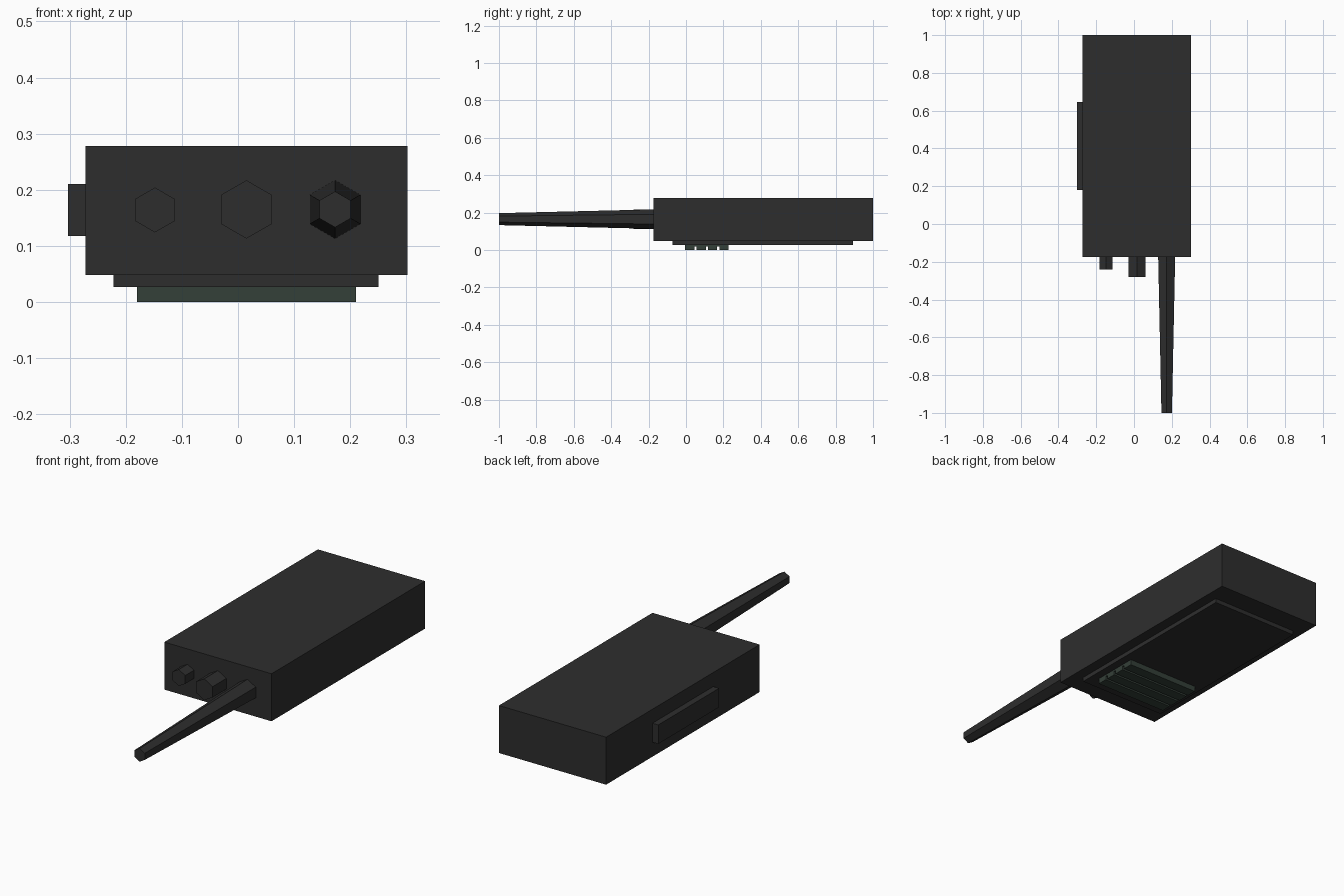
import bpy, math

if "Cube" in bpy.data.objects:
    bpy.data.objects.remove(bpy.data.objects["Cube"])


def material(name, rgb):
    m = bpy.data.materials.new(name)
    m.diffuse_color = (*rgb, 1)
    m.use_nodes = True
    m.node_tree.nodes["Principled BSDF"].inputs["Base Color"].default_value = m.diffuse_color
    return m


BLACK = material("black plastic", (0.027, 0.027, 0.027))
GREEN = material("dark green grille", (0.034, 0.05, 0.04))


def box(name, x, y, z, mat):
    """Box from (min, max) ranges on each axis."""
    bpy.ops.mesh.primitive_cube_add(size=1)
    o = bpy.context.object
    o.name = name
    for v in o.data.vertices:
        for i, (lo, hi) in enumerate((x, y, z)):
            v.co[i] = lo + (v.co[i] + 0.5) * (hi - lo)
    o.data.materials.append(mat)
    return o


def hex_rod(name, x, z, y_base, y_tip, r_base, r_tip):
    """Six-sided rod along -y with a corner pointing up."""
    ring = [(math.sin(i * math.pi / 3), math.cos(i * math.pi / 3)) for i in range(6)]
    verts = [(x + r * s, y, z + r * c)
             for y, r in ((y_base, r_base), (y_tip, r_tip)) for s, c in ring]
    faces = [(i, i + 6, (i + 1) % 6 + 6, (i + 1) % 6) for i in range(6)]
    faces += [tuple(range(6)), tuple(range(11, 5, -1))]
    me = bpy.data.meshes.new(name)
    me.from_pydata(verts, [], [f[::-1] for f in faces])
    me.materials.append(BLACK)
    o = bpy.data.objects.new(name, me)
    bpy.context.collection.objects.link(o)
    # make normals face outward
    bpy.context.view_layer.objects.active = o
    bpy.ops.object.select_all(action='DESELECT')
    o.select_set(True)
    bpy.ops.object.mode_set(mode='EDIT')
    bpy.ops.mesh.select_all(action='SELECT')
    bpy.ops.mesh.normals_make_consistent(inside=False)
    bpy.ops.object.mode_set(mode='OBJECT')


# Case, face panel and side button
box("body", (-0.272, 0.302), (-0.175, 1.0), (0.048, 0.278), BLACK)
box("face_panel", (-0.222, 0.25), (-0.072, 0.893), (0.027, 0.05), BLACK)
box("talk_button", (-0.303, -0.27), (0.18, 0.645), (0.118, 0.21), BLACK)

# Speaker grille: backing plate with slats across x
box("grille_plate", (-0.18, 0.21), (-0.005, 0.228), (0.018, 0.03), GREEN)
slats, pitch, width = 4, 0.061, 0.05
for i in range(slats):
    y = -0.005 + i * pitch
    box(f"grille_slat_{i + 1}", (-0.18, 0.21), (y, y + width), (0.0, 0.02), GREEN)

# Aerial and control knobs on the front end
hex_rod("antenna", 0.173, 0.165, -0.17, -1.0, 0.052, 0.032)
hex_rod("large_knob", 0.015, 0.165, -0.17, -0.28, 0.052, 0.052)
hex_rod("small_knob", -0.148, 0.164, -0.17, -0.242, 0.04, 0.04)
